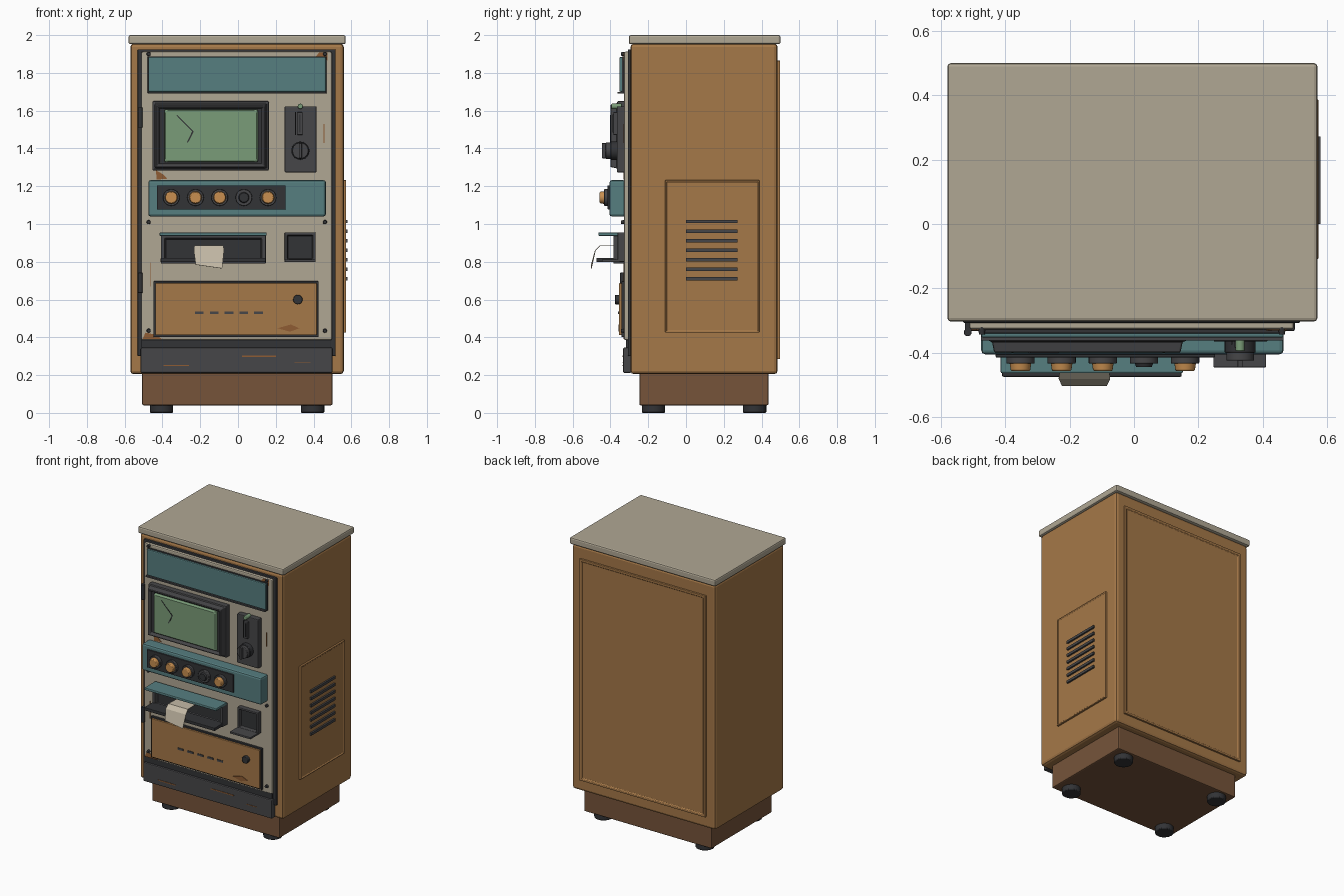
import bpy, bmesh, math
from mathutils import Matrix, Vector

cube = bpy.data.objects.get("Cube")
if cube:
    bpy.data.objects.remove(cube, do_unlink=True)


def material(name, r, g, b):
    lin = [(c / 255 / 12.92) if c < 11 else ((c / 255 + 0.055) / 1.055) ** 2.4 for c in (r, g, b)]
    m = bpy.data.materials.new(name)
    m.use_nodes = True
    m.diffuse_color = (*lin, 1)
    m.node_tree.nodes["Principled BSDF"].inputs["Base Color"].default_value = (*lin, 1)
    return m


WOOD = material("wood", 165, 120, 72)
BROWN = material("dark_wood", 118, 84, 58)
GREY = material("warm_grey", 176, 167, 148)
TEAL = material("teal", 86, 126, 128)
DARK = material("charcoal", 70, 70, 72)
BLACK = material("black_rubber", 50, 51, 54)
GREEN = material("screen_green", 122, 156, 120)
RUST = material("rust", 142, 92, 52)
AMBER = material("amber", 200, 143, 80)
PAPER = material("paper", 196, 186, 166)


def finish(name, bm, mats, bevel=0.0, smooth=False):
    mesh = bpy.data.meshes.new(name)
    bmesh.ops.recalc_face_normals(bm, faces=bm.faces)
    bm.to_mesh(mesh)
    bm.free()
    ob = bpy.data.objects.new(name, mesh)
    bpy.context.collection.objects.link(ob)
    for m in mats:
        mesh.materials.append(m)
    if bevel:
        mod = ob.modifiers.new("edge", "BEVEL")
        mod.width, mod.segments, mod.limit_method = bevel, 2, "ANGLE"
    if smooth:
        bpy.ops.object.select_all(action="DESELECT")
        ob.select_set(True)
        bpy.context.view_layer.objects.active = ob
        bpy.ops.object.shade_smooth_by_angle()
    return ob


def box(name, x, y, z, mat, bevel=0.0, facing=None, insets=(), inner=None):
    """Box from (min, max) spans; the face looking along facing gets (thickness, depth) insets."""
    bm = bmesh.new()
    bmesh.ops.create_cube(bm, size=1)
    for v in bm.verts:
        v.co = [s[0] + (c + 0.5) * (s[1] - s[0]) for s, c in zip((x, y, z), v.co)]
    if facing:
        face = max(bm.faces, key=lambda f: f.normal.dot(Vector(facing)))
        for thickness, depth in insets:
            bmesh.ops.inset_region(bm, faces=[face], thickness=thickness, depth=depth)
        face.material_index = 1 if inner else 0
    return finish(name, bm, [mat, inner] if inner else [mat], bevel)


def disc(name, x, z, y0, y1, r, mat, r2=None, bevel=0.0):
    """Cylinder or cone pointing forward, from y0 (back) to y1 (front)."""
    bm = bmesh.new()
    turn = Matrix.Translation((x, (y0 + y1) / 2, z)) @ Matrix.Rotation(math.pi / 2, 4, "X")
    bmesh.ops.create_cone(bm, cap_ends=True, segments=24, radius1=r,
                          radius2=r if r2 is None else r2, depth=y0 - y1, matrix=turn)
    return finish(name, bm, [mat], bevel, True)


def post(name, x, y, z0, z1, r, mat, bevel=0.0, r2=None):
    bm = bmesh.new()
    bmesh.ops.create_cone(bm, cap_ends=True, segments=24, radius1=r, radius2=r2 or r, depth=z1 - z0,
                          matrix=Matrix.Translation((x, y, (z0 + z1) / 2)))
    return finish(name, bm, [mat], bevel, True)


def decal(name, pts, y, mat, depth=0.003):
    """Thin plate with an (x, z) outline, its front at y."""
    bm = bmesh.new()
    face = bm.faces.new([bm.verts.new((px, y, pz)) for px, pz in pts])
    out = bmesh.ops.extrude_face_region(bm, geom=[face])["geom"]
    bmesh.ops.translate(bm, vec=(0, depth, 0), verts=[g for g in out if isinstance(g, bmesh.types.BMVert)])
    return finish(name, bm, [mat])


FRONT, BACK, SIDE = (0, -1, 0), (0, 1, 0), (1, 0, 0)

# Cabinet shell, lid, plinth and feet
box("cabinet_body", (-.57, .56), (-.294, .485), (.205, 1.955), WOOD, .018)
box("top_slab", (-.58, .57), (-.303, .5), (1.952, 2), GREY, .01)
box("plinth", (-.507, .5), (-.247, .437), (.04, .215), BROWN, .008)
for side, fx in (("right", -.405), ("left", .395)):
    for end, fy in (("front", -.172), ("back", .363)):
        post(f"foot_{end}_{side}", fx, fy, 0, .045, .062, BLACK, .006)

# Back cover and side service hatch with louvres
box("back_panel", (-.5, .495), (.475, .498), (.285, 1.865), WOOD, .003, BACK, [(.022, 0), (.006, -.008)])
box("side_hatch", (.55, .573), (-.11, .388), (.425, 1.232), WOOD, .003, SIDE, [(.012, 0), (.004, -.005)])
for i in range(7):
    z = .71 + i * .0505
    box(f"louvre_{i + 1}", (.56, .58), (0, .272), (z - .009, z + .009), DARK)

# Front seal, face panel, kick plate
box("front_seal", (-.532, .517), (-.308, -.28), (.3, 1.925), BLACK, .006)
box("face_panel", (-.512, .497), (-.328, -.3), (.385, 1.912), GREY, .008)
box("lower_strip", (-.512, .49), (-.318, -.3), (.335, .39), BLACK, .004)
box("kick_plate", (-.515, .5), (-.333, -.29), (.212, .345), DARK, .006)
for i, z in enumerate((.635, 1.51)):
    post(f"hinge_{i + 1}", -.517, -.337, z, z + .107, .012, BLACK, .002)
    box(f"hinge_leaf_{i + 1}", (-.525, -.505), (-.338, -.29), (z, z + .107), BLACK)
for z in (.435, 1.01, 1.9):
    for x in (-.473, .46):
        disc("panel_screw", x, z, -.32, -.343, .012, BLACK, .009)

# Header sign
box("header_back", (-.478, .468), (-.34, -.32), (1.69, 1.888), BLACK, .003)
box("header_sign", (-.475, .465), (-.353, -.33), (1.7, 1.884), TEAL, .006)
box("header_lip", (-.475, .465), (-.362, -.33), (1.69, 1.7), DARK)

# Display
box("screen_bezel", (-.453, .163), (-.365, -.32), (1.283, 1.65), DARK, .01, FRONT,
    [(.016, 0), (.01, .035), (.018, 0), (.008, -.02)], BLACK)
box("screen_glass", (-.39, .105), (-.397, -.37), (1.327, 1.607), GREEN, .008, FRONT, [(.01, .003)])
decal("screen_crack_upper", [(-.328, 1.577), (-.322, 1.577), (-.234, 1.49), (-.243, 1.49)], -.402, BLACK)
decal("screen_crack_lower", [(-.243, 1.49), (-.234, 1.49), (-.265, 1.43), (-.27, 1.433)], -.402, BLACK)

# Coin mechanism
box("coin_plate", (.247, .416), (-.366, -.32), (1.273, 1.623), DARK, .006)
box("coin_slot_surround", (.312, .342), (-.385, -.36), (1.472, 1.592), DARK, .003)
box("coin_slot", (.322, .332), (-.388, -.38), (1.485, 1.58), BLACK)
box("coin_guide", (.302, .307), (-.375, -.36), (1.47, 1.592), BLACK)
disc("coin_lamp", .33, 1.623, -.34, -.395, .014, GREEN, bevel=.003)
disc("coin_knob_collar", .33, 1.388, -.36, -.4, .048, BLACK, bevel=.003)
disc("coin_knob", .33, 1.388, -.395, -.425, .043, DARK, bevel=.003)
box("coin_knob_grip", (.322, .338), (-.446, -.42), (1.348, 1.428), DARK, .003)

# Control bar with buttons
box("control_bar", (-.475, .465), (-.405, -.32), (1.04, 1.232), TEAL, .012)
box("button_plate", (-.43, .252), (-.415, -.4), (1.077, 1.204), BLACK, .003)
for i in range(5):
    x = -.353 + i * .128
    disc(f"button_collar_{i + 1}", x, 1.14, -.41, -.434, .044, DARK, bevel=.003)
    if i == 3:
        disc("button_socket", x, 1.14, -.43, -.445, .03, BLACK, .024)
    else:
        disc(f"button_cap_{i + 1}", x, 1.14, -.43, -.457, .034, AMBER, .03, .004)

# Ticket printer with hood, tray and paper
box("printer_housing", (-.408, .147), (-.385, -.32), (.79, .945), DARK, .005, FRONT,
    [(.03, 0), (.006, -.03)], BLACK)
box("printer_hood", (-.415, .152), (-.464, -.34), (.937, .955), TEAL, .005)
box("printer_tray", (-.41, .148), (-.475, -.37), (.798, .82), BLACK, .004)
bm = bmesh.new()
path = [(-.36, .887, .073), (-.455, .887, .077), (-.482, .86, .08), (-.503, .775, .07)]
rows = [[bm.verts.new((-.154 + s * w, y, z + (.01 * -s if z < .8 else 0))) for s in (-1, 1)] for y, z, w in path]
for a, b in zip(rows, rows[1:]):
    bm.faces.new((a[0], a[1], b[1], b[0]))
paper = finish("paper_ticket", bm, [PAPER])
paper.modifiers.new("thickness", "SOLIDIFY").thickness = .004

# Return cup
box("return_cup", (.247, .411), (-.362, -.32), (.8, .955), DARK, .004, FRONT, [(.02, 0), (.004, -.025)], BLACK)
box("return_lip", (.247, .411), (-.446, -.35), (.798, .812), DARK, .003)

# Lower access door
box("door_seal", (-.448, .427), (-.342, -.32), (.402, .697), BLACK, .003)
box("access_door", (-.438, .417), (-.355, -.33), (.412, .687), WOOD, .004)
disc("door_lock", .317, .6, -.35, -.376, .025, BLACK, bevel=.003)
for i in range(5):
    x = -.205 + i * .0785
    box(f"door_slot_{i + 1}", (x - .023, x + .023), (-.359, -.35), (.523, .537), DARK)
decal("door_scuff", [(.21, .448), (.28, .468), (.325, .448), (.275, .43)], -.358, RUST)

# Rust patches and scratches
decal("rust_top_corner", [(.41, 1.885), (.43, 1.908), (.475, 1.908), (.475, 1.865), (.45, 1.88)], -.331, RUST)
decal("rust_under_screen", [(-.435, 1.285), (-.43, 1.235), (-.375, 1.24), (-.4, 1.265)], -.331, RUST)
decal("rust_bottom_corner", [(-.505, .39), (-.49, .425), (-.44, .415), (-.4, .39)], -.331, RUST)
for x0, x1, z0, z1, y in ((.453, .457, 1.43, 1.53, -.331), (-.467, -.463, .67, .795, -.331),
                          (-.395, -.26, .247, .254, -.336), (.02, .2, .296, .303, -.336),
                          (.3, .385, .263, .267, -.336)):
    decal("scratch", [(x0, z0), (x1, z0), (x1, z1), (x0, z1)], y, RUST)
